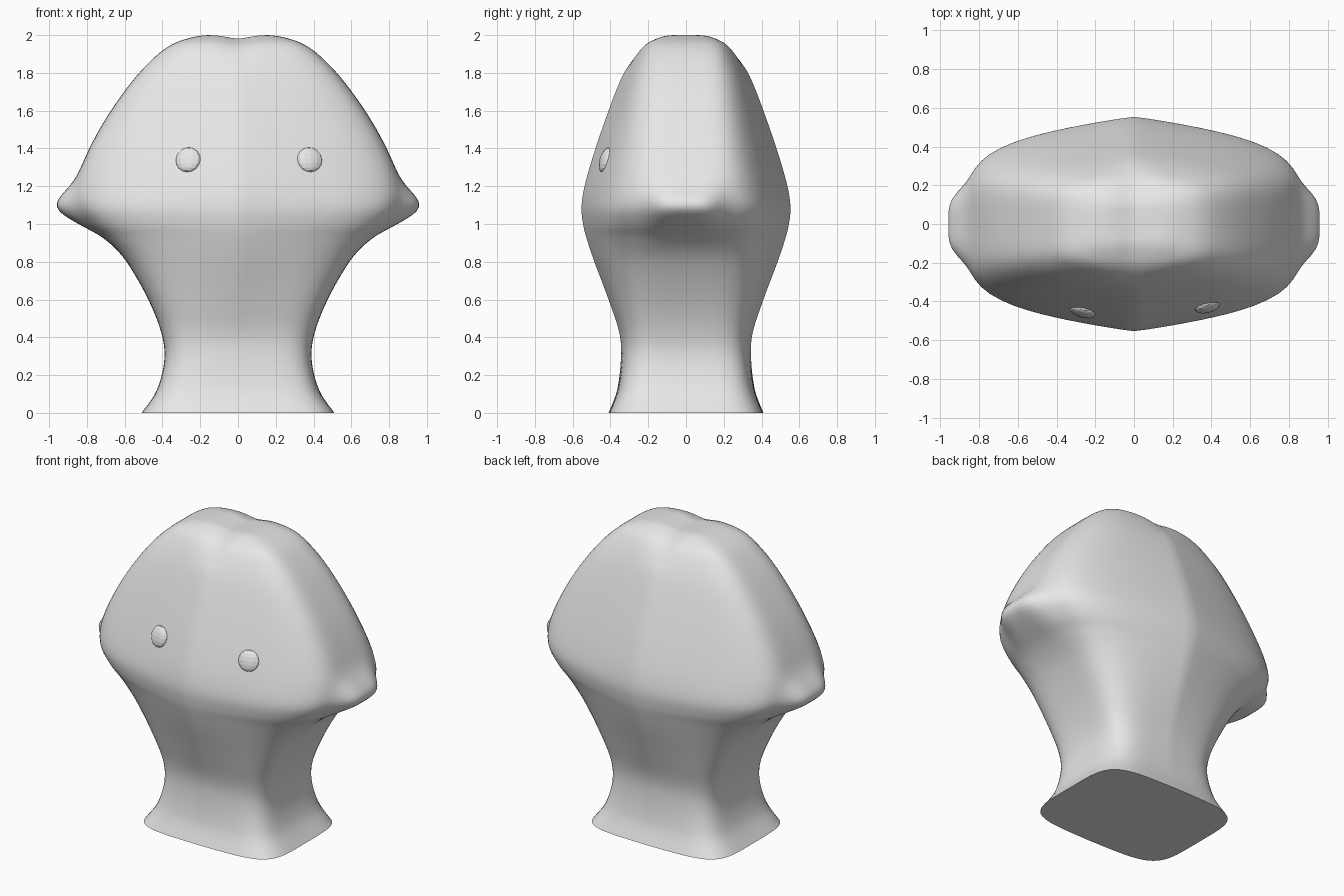
import bpy, bmesh, math
from mathutils import Vector

if "Cube" in bpy.data.objects:
    bpy.data.objects.remove(bpy.data.objects["Cube"])

clay = bpy.data.materials.new("clay grey")
clay.diffuse_color = (0.8, 0.8, 0.8, 1)
clay.use_nodes = True
clay.node_tree.nodes["Principled BSDF"].inputs["Base Color"].default_value = clay.diffuse_color

# Rows: height, half width, half depth at the middle ridge, ridge slope
ROWS = [
    (0.00, 0.51, 0.410, 0.01), (0.12, 0.43, 0.365, 0.01), (0.28, 0.39, 0.345, 0.02),
    (0.42, 0.405, 0.352, 0.03), (0.60, 0.475, 0.41, 0.06), (0.80, 0.59, 0.485, 0.11),
    (0.92, 0.695, 0.525, 0.14), (1.00, 0.785, 0.545, 0.15), (1.09, 0.85, 0.553, 0.16),
    (1.20, 0.857, 0.537, 0.17), (1.35, 0.81, 0.495, 0.16), (1.55, 0.705, 0.428, 0.13),
    (1.75, 0.565, 0.352, 0.09), (1.88, 0.445, 0.285, 0.06), (1.95, 0.35, 0.225, 0.03),
    (1.985, 0.255, 0.155, 0.01), (2.00, 0.16, 0.09, 0.0), (2.00, 0.01, 0.01, 0.0),
]
SEGS, STEPS, POWER = 96, 5, 5.0


def spline(i, t):
    """Catmull-Rom blend between rows i and i+1."""
    p = [ROWS[max(0, min(len(ROWS) - 1, i + k))] for k in (-1, 0, 1, 2)]
    return [0.5 * (2 * b + (c - a) * t + (2 * a - 5 * b + 4 * c - d) * t * t
                   + (3 * b - a - 3 * c + d) * t ** 3) for a, b, c, d in zip(*p)]


def point(row, ang):
    """Rounded-box section with a middle ridge, side ears and a crown dip."""
    z, w, d, s = row
    c, n = math.cos(ang), math.sin(ang)
    r = (abs(c) ** POWER + abs(n) ** POWER) ** (-1 / POWER)
    u, v = c * r, n * r
    x, y = w * u, v * (d - s * abs(u) ** 1.15)
    ear = 0.108 * math.exp(-((z - 1.085) / 0.11) ** 2) * math.exp(-(y / 0.19) ** 4)
    if abs(u) > 0.6:
        x += math.copysign(ear, u)
    k = max(0.0, min(1.0, (z - 1.8) / 0.2))
    dip = k * math.exp(-(x / 0.08) ** 2)
    return Vector((x, y * (1 - 0.06 * dip), min(z, 2.0) - 0.018 * dip))


def finish(bm, name, angle):
    bmesh.ops.recalc_face_normals(bm, faces=bm.faces)
    me = bpy.data.meshes.new(name)
    bm.to_mesh(me)
    bm.free()
    ob = bpy.data.objects.new(name, me)
    bpy.context.collection.objects.link(ob)
    me.materials.append(clay)
    bpy.ops.object.select_all(action='DESELECT')
    ob.select_set(True)
    bpy.context.view_layer.objects.active = ob
    bpy.ops.object.shade_smooth_by_angle(angle=math.radians(angle))
    return ob


# Head and neck: loft through the sections
bm = bmesh.new()
levels = [spline(i, k / STEPS) for i in range(len(ROWS) - 1) for k in range(STEPS)]
levels.append(list(ROWS[-1]))
rings = [[bm.verts.new(point(r, 2 * math.pi * j / SEGS)) for j in range(SEGS)] for r in levels]
for a, b in zip(rings, rings[1:]):
    for j in range(SEGS):
        k = (j + 1) % SEGS
        bm.faces.new((a[j], a[k], b[k], b[j]))
bm.faces.new(rings[0][::-1])
bm.faces.new(rings[-1])
finish(bm, "head", 50)

# Eyes: low flattened balls set into the face
for name, x, y, yaw in (("eye_left", -0.265, -0.452, -14), ("eye_right", 0.38, -0.427, 15)):
    bm = bmesh.new()
    bmesh.ops.create_uvsphere(bm, u_segments=12, v_segments=8, radius=0.068)
    ob = finish(bm, name, 20)
    ob.location = (x, y, 1.34)
    ob.scale = (1, 0.38, 1)
    ob.rotation_euler = (math.radians(-17), 0, math.radians(yaw))
